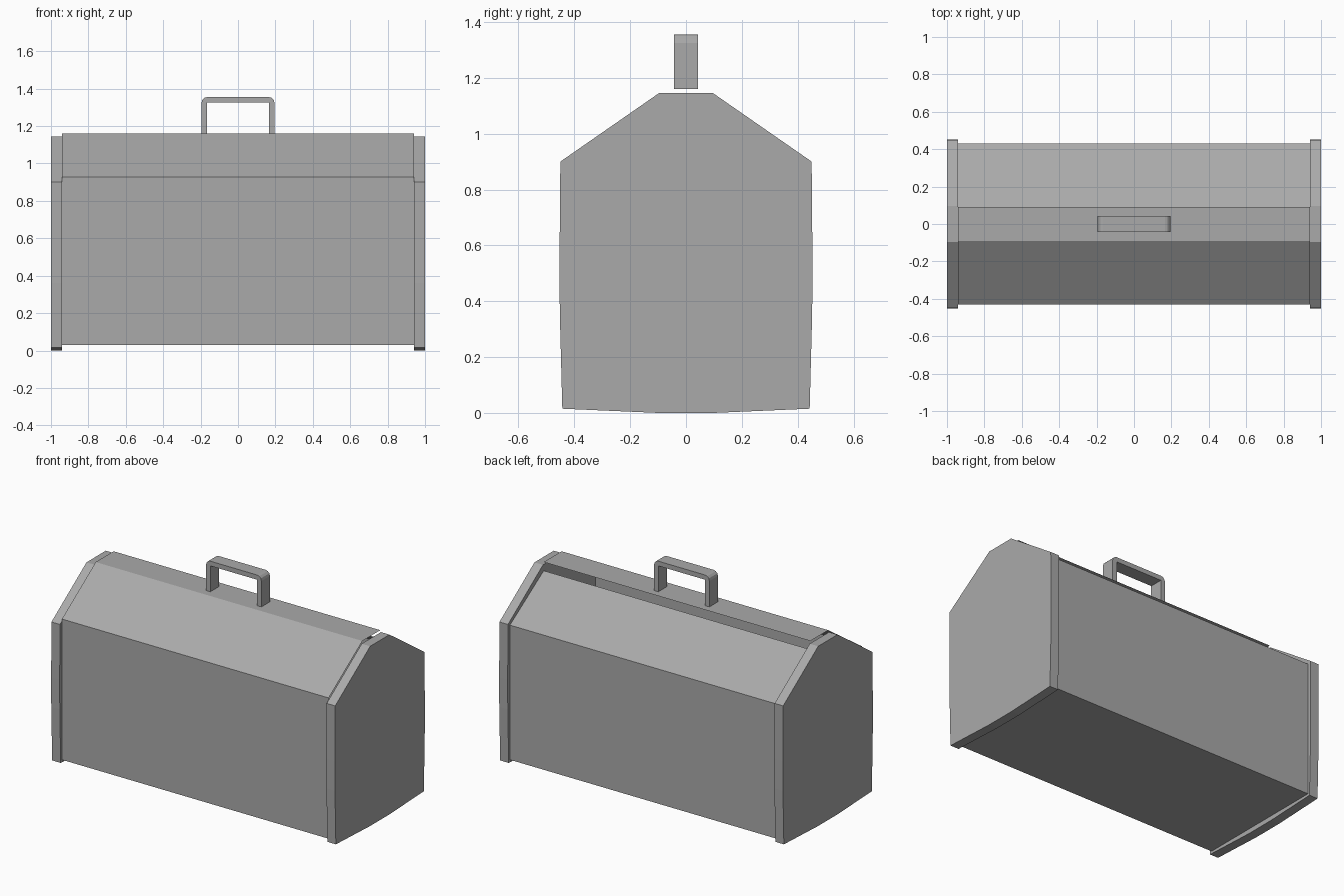
import bpy, bmesh, math
from mathutils import Vector

cube = bpy.data.objects.get("Cube")
if cube:
    bpy.data.objects.remove(cube, do_unlink=True)

metal = bpy.data.materials.new("grey_metal")
metal.use_nodes = True
GREY = (0.4, 0.4, 0.4, 1)
metal.diffuse_color = GREY
bsdf = next(n for n in metal.node_tree.nodes if n.type == 'BSDF_PRINCIPLED')
bsdf.inputs["Base Color"].default_value = GREY


def finish(name, bm):
    mesh = bpy.data.meshes.new(name)
    bm.to_mesh(mesh)
    bm.free()
    mesh.materials.append(metal)
    obj = bpy.data.objects.new(name, mesh)
    bpy.context.collection.objects.link(obj)
    return obj


def sheet(name, path, half):
    """Thin folded sheet: a (y, z) path swept along x."""
    bm = bmesh.new()
    rows = [[bm.verts.new((x, y, z)) for x in (-half, half)] for y, z in path]
    for (a, b), (d, c) in zip(rows, rows[1:]):
        bm.faces.new((a, b, c, d))
    return finish(name, bm)


def prism(name, points, offset):
    """Solid made by pushing a flat outline along an offset."""
    bm = bmesh.new()
    face = bm.faces.new([bm.verts.new(p) for p in points])
    moved = bmesh.ops.extrude_face_region(bm, geom=[face])["geom"]
    verts = [v for v in moved if isinstance(v, bmesh.types.BMVert)]
    bmesh.ops.translate(bm, verts=verts, vec=Vector(offset))
    if not any(f.is_valid and set(f.verts) == set(verts) for f in bm.faces):
        bm.faces.new(verts)
    bmesh.ops.recalc_face_normals(bm, faces=bm.faces[:])
    return finish(name, bm)


# Body tray with the rear roof panel, folded from one sheet
sheet("body", [(0.09, 1.105), (0.43, 0.888), (0.43, 0.03),
               (-0.43, 0.03), (-0.43, 0.927)], 0.94)

# Lid with front slope and flat top, raised clear of the rear panel
sheet("lid", [(-0.43, 0.927), (-0.09, 1.16), (0.09, 1.16)], 0.94)

# End caps with slightly bowed sides and bottom
half_cap = [(0.1, 0), (0.443, 0.015), (0.452, 0.36), (0.453, 0.55),
            (0.45, 0.9), (0.097, 1.145)]
outline = half_cap + [(-y, z) for y, z in reversed(half_cap)]
for side, label in ((1, "left"), (-1, "right")):
    prism(label + "_end_cap", [(side * 0.94, y, z) for y, z in outline],
          (side * 0.06, 0, 0))

# Carry handle: an arch with rounded outer corners
W, TOP, BASE, BAR, R = 0.195, 1.355, 1.16, 0.03, 0.03
corner = [(W - R + R * math.cos(math.radians(a)), TOP - R + R * math.sin(math.radians(a)))
          for a in (0, 30, 60, 90)]
half_arch = [(W - BAR, TOP - BAR), (W - BAR, BASE), (W, BASE)] + corner
arch = half_arch + [(-x, z) for x, z in reversed(half_arch)]
prism("handle", [(x, -0.043, z) for x, z in arch], (0, 0.086, 0))
